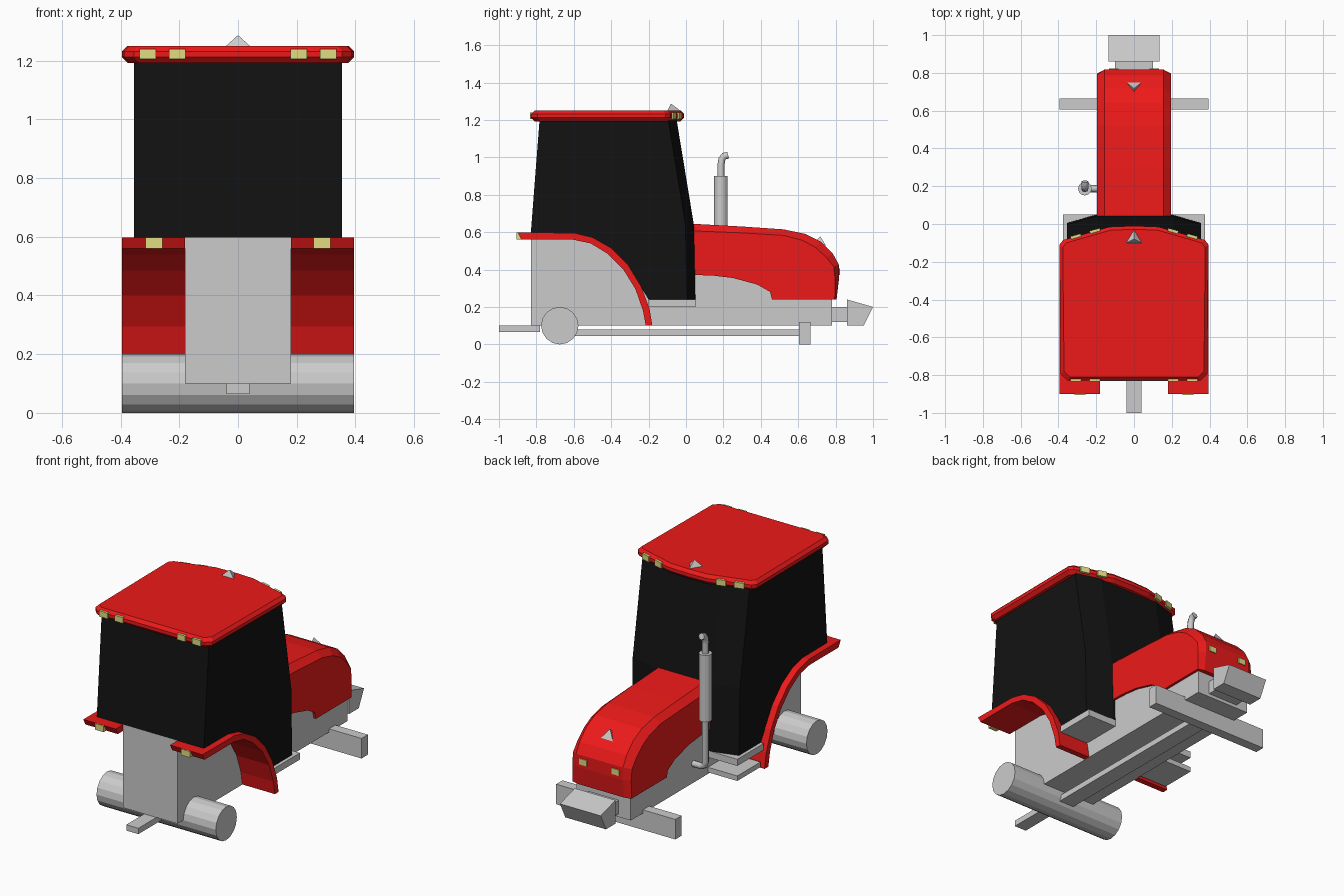
import bpy, bmesh
from mathutils import Matrix, Vector

if "Cube" in bpy.data.objects:
    bpy.data.objects.remove(bpy.data.objects["Cube"])


def material(name, rgb):
    m = bpy.data.materials.new(name)
    m.diffuse_color = (*rgb, 1)
    m.use_nodes = True
    m.node_tree.nodes["Principled BSDF"].inputs["Base Color"].default_value = m.diffuse_color
    return m


RED = material("red_paint", (0.85, 0.01, 0.01))
BLACK = material("dark_glass", (0.006, 0.006, 0.006))
YELLOW = material("lamp_yellow", (0.75, 0.72, 0.22))


def finish(name, bm, mat=None):
    bmesh.ops.recalc_face_normals(bm, faces=bm.faces)
    mesh = bpy.data.meshes.new(name)
    bm.to_mesh(mesh)
    bm.free()
    if mat:
        mesh.materials.append(mat)
    ob = bpy.data.objects.new(name, mesh)
    bpy.context.collection.objects.link(ob)
    return ob


def loft(name, rings, mat=None):
    """Skin equal-length closed rings and cap both ends."""
    bm = bmesh.new()
    vs = [[bm.verts.new(p) for p in r] for r in rings]
    n = len(vs[0])
    for a, b in zip(vs, vs[1:]):
        for i in range(n):
            j = (i + 1) % n
            bm.faces.new((a[i], a[j], b[j], b[i]))
    bm.faces.new(vs[0])
    bm.faces.new(vs[-1])
    return finish(name, bm, mat)


def side(profile, x):
    return [(x, y, z) for y, z in profile]


def slab(name, profile, x0, x1, mat=None):
    return loft(name, [side(profile, x0), side(profile, x1)], mat)


def box(name, x0, x1, y0, y1, z0, z1, mat=None):
    return slab(name, [(y0, z0), (y1, z0), (y1, z1), (y0, z1)], x0, x1, mat)


def cylinder(name, r, depth, loc, axis, sides=16):
    bm = bmesh.new()
    rot = Matrix.Rotation(1.5707963, 4, 'Y') if axis == 'X' else Matrix()
    bmesh.ops.create_cone(bm, cap_ends=True, segments=sides, radius1=r, radius2=r,
                          depth=depth, matrix=Matrix.Translation(loc) @ rot)
    return finish(name, bm)


def pyramid(name, pts):
    bm = bmesh.new()
    bmesh.ops.convex_hull(bm, input=[bm.verts.new(p) for p in pts])
    return finish(name, bm)


# Chassis, axles and hitches
box("rear_body", -.18, .18, -.83, .05, .10, .598)
box("front_chassis", -.18, .18, .05, .78, .10, .40)
box("drive_shaft", -.05, .05, -.6, .62, .045, .08)
box("front_axle", -.395, .395, .605, .665, 0, .12)
cylinder("rear_axle", .1, .79, (0, -.675, .1), 'X')
box("tow_bar", -.04, .04, -1, -.78, .065, .1)
box("front_mount", -.1, .1, .77, .87, .12, .2)
slab("front_weight", [(.86, .10), (.95, .10), (1, .20), (.86, .24)], -.135, .135)
box("cab_floor", -.375, .375, -.2, .05, .20, .24)
box("entry_step", -.375, -.17, -.17, .05, .11, .14)

# Rear fenders with lamps
outer = [(-.90, .598), (-.6, .596), (-.5, .572), (-.4, .515), (-.31, .425),
         (-.24, .31), (-.195, .19), (-.18, .10)]
inner = [(-.215, .10), (-.23, .18), (-.27, .295), (-.335, .40), (-.42, .485),
         (-.51, .54), (-.605, .56), (-.88, .56)]
for s, tag in ((1, "right"), (-1, "left")):
    slab("fender_" + tag, outer + inner, s * .18, s * .395, RED)
    box("fender_lamp_" + tag, s * .257, s * .315, -.905, -.875, .56, .597, YELLOW)

# Cab with chamfered front corners, cut along the fender curve
cab_base = [(-.83, .59), (-.6, .59), (-.5, .565), (-.4, .505), (-.31, .415), (-.2, .24)]
cab_front = [(.05, .24), (.042, .64), (-.05, 1.2)]
cab_mid = cab_base + cab_front + [(-.783, 1.2)]
cab_edge = cab_base + [(y - .045, z) for y, z in cab_front] + [(-.783, 1.2)]
loft("cab", [side(cab_edge, -.355), side(cab_mid, -.2), side(cab_mid, .2),
             side(cab_edge, .355)], BLACK)

# Roof with bevelled rim
half = [(.13, -.015), (.375, -.085), (.395, -.11), (.388, -.795), (.355, -.828)]
outline = [(0, -.01)] + half + [(-x, y) for x, y in reversed(half)]


def roof_ring(inset, z):
    kx, ky = 1 - inset / .395, 1 - inset / .41
    return [(x * kx, -.42 + (y + .42) * ky, z) for x, y in outline]


loft("roof", [roof_ring(.02, 1.192), roof_ring(0, 1.212), roof_ring(0, 1.232),
              roof_ring(.018, 1.25)], RED)

# Roof lamps: rear pair straight, front pair following the slanted rim
for s, tag in ((1, "right"), (-1, "left")):
    for i, x in enumerate((.207, .308)):
        box(f"rear_roof_lamp_{tag}_{i}", s * (x - .028), s * (x + .028),
            -.835, -.81, 1.205, 1.24, YELLOW)
        y = -.015 - (x - .13) * .286
        lamp = box(f"front_roof_lamp_{tag}_{i}", -.028, .028, -.015, .008,
                   -.017, .017, YELLOW)
        lamp.location = (s * x, y, 1.222)
        lamp.rotation_euler.z = -s * .278

# Hood with chamfered top and front edges
hood_mid = [(.03, .645), (.3, .63), (.52, .615), (.64, .59), (.72, .55), (.785, .485),
            (.818, .425), (.818, .35), (.805, .24)]
hood_edge = [(.03, .607), (.3, .596), (.52, .583), (.62, .557), (.69, .52), (.75, .465),
             (.79, .415), (.797, .35), (.795, .24)]
hood_low = [(.46, .24), (.45, .28), (.38, .32), (.25, .355), (.15, .367), (.03, .372)]
loft("hood", [side(hood_edge + hood_low, -.195), side(hood_mid + hood_low, -.155),
              side(hood_mid + hood_low, .155), side(hood_edge + hood_low, .195)], RED)
for s, tag in ((1, "right"), (-1, "left")):
    box("headlamp_" + tag, s * .082, s * .132, .80, .824, .37, .405, YELLOW)

# Small pyramids on the roof and hood
pyramid("roof_marker", [(-.042, -.1, 1.249), (.042, -.1, 1.249), (0, -.03, 1.249),
                        (0, -.08, 1.287)])
pyramid("hood_marker", [(-.04, .75, .525), (.04, .75, .525), (0, .70, .56),
                        (0, .718, .577)])

# Exhaust: muffler and bent pipe
cylinder("muffler", .036, .40, (-.26, .187, .70), 'Z', 12)
path = [(-.17, .187, .215), (-.235, .187, .215), (-.255, .187, .225), (-.26, .187, .25),
        (-.26, .187, .96), (-.26, .192, .99), (-.26, .204, 1.006), (-.26, .225, 1.012)]
curve = bpy.data.curves.new("exhaust_pipe", 'CURVE')
curve.dimensions = '3D'
curve.bevel_depth = .019
curve.bevel_resolution = 2
curve.use_fill_caps = True
spline = curve.splines.new('POLY')
spline.points.add(len(path) - 1)
for pt, co in zip(spline.points, path):
    pt.co = (*co, 1)
bpy.context.collection.objects.link(bpy.data.objects.new("exhaust_pipe", curve))
